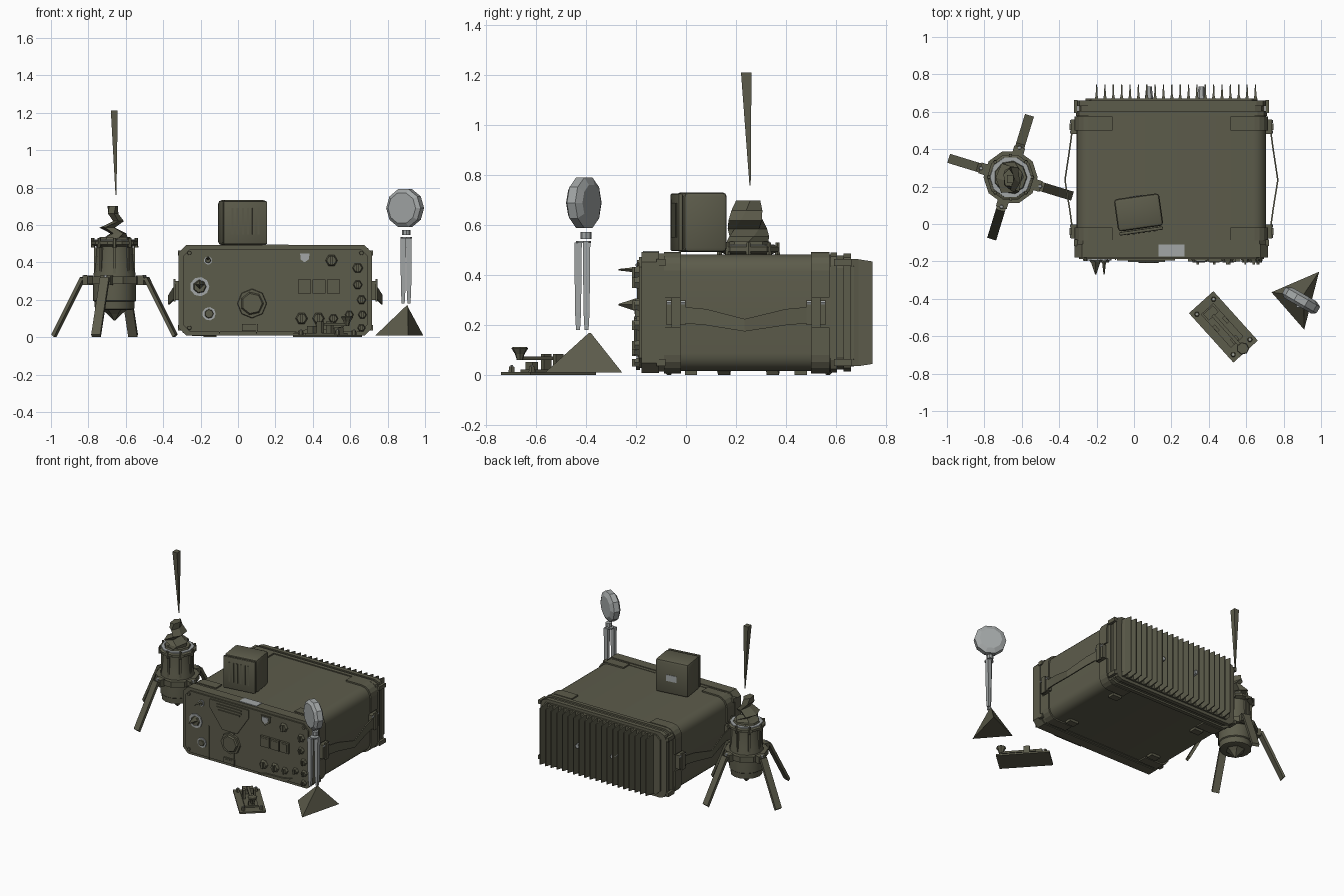
import bpy, bmesh, math
from math import sin, cos, pi, radians
from mathutils import Matrix, Vector


def material(name, col):
    m = bpy.data.materials.new(name)
    m.diffuse_color = (*col, 1)
    return m


OLIVE = material("olive_green", (0.108, 0.106, 0.07))
GREY = material("light_grey", (0.36, 0.38, 0.38))


def finish(name, bm, mat, smooth=False):
    bmesh.ops.recalc_face_normals(bm, faces=bm.faces[:])
    me = bpy.data.meshes.new(name)
    bm.to_mesh(me)
    bm.free()
    me.materials.append(mat)
    ob = bpy.data.objects.new(name, me)
    bpy.context.collection.objects.link(ob)
    if smooth:
        bpy.ops.object.select_all(action='DESELECT')
        ob.select_set(True)
        bpy.context.view_layer.objects.active = ob
        bpy.ops.object.shade_smooth_by_angle(angle=radians(35))
    return ob


def loft(name, rings, mat=OLIVE, smooth=False, cap=True):
    bm = bmesh.new()
    vs = [[bm.verts.new(p) for p in r] for r in rings]
    n = len(rings[0])
    for a, b in zip(vs, vs[1:]):
        for i in range(n):
            bm.faces.new((a[i], a[(i + 1) % n], b[(i + 1) % n], b[i]))
    if cap:
        bm.faces.new(vs[0])
        bm.faces.new(vs[-1])
    return finish(name, bm, mat, smooth)


def prism(name, pts, y0, y1, mat=OLIVE, smooth=False):
    """Outline in x,z pushed along y."""
    return loft(name, [[(x, y, z) for x, z in pts] for y in (y0, y1)], mat, smooth)


def box(name, c, s, mat=OLIVE, rot=0, bevel=0):
    bm = bmesh.new()
    bmesh.ops.create_cube(bm, size=1, matrix=Matrix.Translation(c) @ Matrix.Rotation(rot, 4, 'Z')
                          @ Matrix.Diagonal((*s, 1)))
    if bevel:
        bmesh.ops.bevel(bm, geom=bm.edges[:], offset=bevel, segments=2, affect='EDGES', profile=0.5)
    return finish(name, bm, mat, bool(bevel))


def ring(c, r, n, ry=None, ph=0.0):
    return [(c[0] + r * cos(ph + 2 * pi * i / n), c[1] + (ry or r) * sin(ph + 2 * pi * i / n), c[2])
            for i in range(n)]


def lathe(name, x, y, prof, n, mat=OLIVE, smooth=False):
    return loft(name, [ring((x, y, z), r, n) for z, r in prof], mat, smooth)


def dial(name, x, z, y0, y1, r0, r1, n=8, mat=OLIVE):
    return loft(name, [[(x + r * cos(2 * pi * i / n), y, z + r * sin(2 * pi * i / n)) for i in range(n)]
                       for y, r in ((y0, r0), (y1, r1))], mat)


def rounded(hw, hh, r, seg, cx=0.2, cz=0.25):
    pts = []
    for k, (sx, sz) in enumerate(((1, 1), (-1, 1), (-1, -1), (1, -1))):
        for i in range(seg + 1):
            a = (k + i / seg) * pi / 2
            pts.append((cx + sx * (hw - r) + r * cos(a), cz + sz * (hh - r) + r * sin(a)))
    return pts


# --- radio case
prism("case_body", rounded(0.507, 0.233, 0.07, 5), -0.09, 0.58, smooth=True)
prism("front_frame", rounded(0.517, 0.242, 0.04, 1), -0.178, -0.108)
prism("front_rim", rounded(0.512, 0.236, 0.04, 1), -0.11, -0.085)
prism("front_panel", rounded(0.495, 0.222, 0.04, 1), -0.188, -0.17)
prism("rear_lip", rounded(0.51, 0.24, 0.05, 2), 0.578, 0.605)
prism("rear_frame", rounded(0.497, 0.228, 0.05, 2), 0.6, 0.632)
prism("rear_cover", rounded(0.505, 0.236, 0.05, 2), 0.63, 0.66)
for sx in (-1, 1):
    for sz in (-1, 1):
        # wrap-round corner brackets
        out = [(0.315, 0.243)] + [(0.443 + 0.074 * sin(a), 0.169 + 0.074 * cos(a))
                                  for a in [i * pi / 8 for i in range(5)]] + [(0.517, 0.06)]
        inn = [(0.315, 0.22)] + [(0.43 + 0.06 * sin(a), 0.16 + 0.06 * cos(a))
                                 for a in [i * pi / 8 for i in range(5)]] + [(0.495, 0.06)]
        pts = [(0.2 + sx * u, 0.25 + sz * v) for u, v in out + inn[::-1]]
        prism("corner_bracket", pts, -0.088, -0.02)
        prism("corner_bracket", pts, 0.5, 0.575)
        # frame latches and bolts
        for y in (-0.1, 0.61, 0.645):
            box("latch", (0.2 + sx * 0.512, y, 0.25 + sz * 0.2), (0.02, 0.035, 0.028), OLIVE)
        dial("panel_bolt", 0.2 + sx * 0.46, 0.25 + sz * 0.2, -0.185, -0.197, 0.013, 0.011, 6)
        box("foot", (0.2 + sx * 0.35, 0.24 + sz * 0.22, 0.009), (0.07, 0.05, 0.018))
    # carrying strap with its end brackets
    for y in (-0.04, 0.52):
        box("strap_bracket", (0.2 + sx * 0.522, y, 0.25), (0.03, 0.075, 0.1))
        box("strap_pin", (0.2 + sx * 0.54, y, 0.25), (0.012, 0.035, 0.12))
        for dy in (-0.028, 0.028):
            dial("strap_bolt", 0.2 + sx * 0.535, 0.29, y + dy - 0.008, y + dy + 0.008, 0.008, 0.008, 6, GREY)
    path = [(0.525, -0.03, 0.21, 0.275), (0.54, 0.08, 0.2, 0.265), (0.565, 0.235, 0.175, 0.225),
            (0.54, 0.4, 0.2, 0.265), (0.525, 0.51, 0.21, 0.275)]
    loft("side_strap", [[(0.2 + sx * (u + d), y, z) for d, z in ((0, b), (0.008, b), (0.008, t), (0, t))]
                        for u, y, b, t in path])

# --- heat sink
prism("heat_sink_base", rounded(0.46, 0.215, 0.03, 1), 0.655, 0.672)
for i in range(20):
    x = -0.2 + i * 0.0447
    loft("cooling_fin", [[(x - w, y, z0), (x + w, y, z0), (x + w, y, z1), (x - w, y, z1)]
                         for y, w, z0, z1 in ((0.662, 0.011, 0.036, 0.464), (0.69, 0.005, 0.036, 0.464),
                                              (0.746, 0.003, 0.045, 0.455))])
for x in (0.08, 0.36):
    dial("rear_terminal", x, 0.25, 0.67, 0.735, 0.022, 0.015, 6, GREY)

# --- front panel fittings
prism("centre_plate", [(-0.09, 0.46), (0.22, 0.46), (0.22, 0.40), (0.13, 0.265), (0.01, 0.265), (-0.09, 0.40)],
      -0.185, -0.196)
for z, w in ((0.44, 0.2), (0.42, 0.2), (0.40, 0.17)):
    box("plate_slot", (0.067, -0.198, z), (w, 0.01, 0.008))
dial("tuning_ring", 0.075, 0.18, -0.185, -0.198, 0.08, 0.076, 8)
dial("tuning_knob", 0.075, 0.18, -0.196, -0.208, 0.064, 0.055, 7)
box("lower_badge", (0.065, -0.192, 0.052), (0.085, 0.014, 0.036))
box("lower_badge_face", (0.065, -0.199, 0.052), (0.055, 0.006, 0.018))
for x in (-0.1, 0.1):
    box("panel_seam", (x, -0.189, 0.14), (0.005, 0.005, 0.24))
for i in range(3):
    box("meter_frame", (0.355 + i * 0.078, -0.194, 0.27), (0.07, 0.02, 0.075))
    box("meter_face", (0.355 + i * 0.078, -0.204, 0.27), (0.048, 0.004, 0.052))
for x, z, r, spike in ((-0.205, 0.27, 0.052, 0.27), (-0.155, 0.125, 0.036, 0.205), (-0.16, 0.41, 0.022, 0.27)):
    dial("socket_ring", x, z, -0.185, -0.195, r, r, 9, GREY)
    dial("socket_knob", x, z, -0.194, -0.205, r * 0.7, r * 0.6, 7)
    dial("socket_tip", x, z + 0.012, -0.2, -spike, r * 0.5, 0.003, 4)
prism("shield_bezel", [(0.32, 0.455), (0.395, 0.455), (0.39, 0.41), (0.355, 0.385), (0.325, 0.41)], -0.185, -0.196)
prism("shield_lamp", [(0.332, 0.447), (0.383, 0.447), (0.378, 0.415), (0.355, 0.4), (0.335, 0.415)], -0.195, -0.2, GREY)
for x, z, r in ((0.5, 0.41, 0.034), (0.64, 0.37, 0.03), (0.64, 0.28, 0.026), (0.66, 0.2, 0.026), (0.34, 0.1, 0.034),
                (0.43, 0.1, 0.034), (0.51, 0.1, 0.026), (0.595, 0.12, 0.024), (0.665, 0.12, 0.024), (0.66, 0.05, 0.022)):
    dial("control_knob", x, z, -0.185, -0.206, r, r * 0.75, 6)
    box("knob_grip", (x, -0.208, z), (r * 0.4, 0.016, r * 1.4))
prism("cable_guard", [(0.29, 0.02), (0.52, 0.02), (0.57, 0.06), (0.5, 0.045), (0.36, 0.04)], -0.185, -0.2)
box("top_label", (0.2, -0.141, 0.493), (0.14, 0.064, 0.006), GREY)

# --- loudspeaker box on the case
ROT = radians(8)
SP = Matrix.Translation((0.026, 0.052, 0)) @ Matrix.Rotation(ROT, 4, 'Z')
box("speaker_box", SP @ Vector((0, 0.01, 0.612)), (0.244, 0.175, 0.24), OLIVE, ROT, 0.018)
box("speaker_front", SP @ Vector((0, -0.09, 0.612)), (0.236, 0.018, 0.23), OLIVE, ROT, 0.006)
for i in range(6):
    box("speaker_louvre", SP @ Vector((-0.07 + i * 0.028, -0.098, 0.62)), (0.011, 0.01, 0.14), OLIVE, ROT)
box("speaker_label", SP @ Vector((0.0, 0.098, 0.61)), (0.075, 0.005, 0.045), GREY, ROT)

# --- aerial on four legs
AX, AY = -0.66, 0.25
lathe("aerial_base", AX, AY, [(0.145, 0.085), (0.15, 0.105), (0.19, 0.108), (0.195, 0.115), (0.29, 0.115),
                              (0.34, 0.112), (0.37, 0.104), (0.485, 0.096)], 14, smooth=True)
loft("base_plug", [ring((AX, AY, z), r, 6) for z, r in ((0.09, 0.006), (0.125, 0.04), (0.15, 0.07))])
lathe("leg_collar", AX, AY, [(0.285, 0.13), (0.285, 0.145), (0.325, 0.145), (0.325, 0.12)], 10)
lathe("aerial_flange", AX, AY, [(0.485, 0.1), (0.495, 0.126), (0.512, 0.126), (0.518, 0.115)], 10)
lathe("insulator_ring", AX, AY, [(0.515, 0.112), (0.523, 0.11)], 10, GREY)
lathe("spring_seat", AX, AY, [(0.52, 0.09), (0.535, 0.085)], 9)
for i in range(8):
    a = i * pi / 4
    d = Vector((cos(a), sin(a), 0))
    box("base_rib", Vector((AX, AY, 0.41)) + d * 0.1, (0.02, 0.014, 0.14), OLIVE, a)
    lathe("flange_bolt", AX + 0.116 * d.x, AY + 0.116 * d.y, [(0.48, 0.011), (0.53, 0.009)], 6, OLIVE)
for k in range(4):
    a = radians(-17 + 90 * k)
    d, t = Vector((cos(a), sin(a), 0)), Vector((-sin(a), cos(a), 0))
    O = Vector((AX, AY, 0))
    box("leg_hinge", O + d * 0.15 + Vector((0, 0, 0.305)), (0.04, 0.06, 0.05), OLIVE, a)
    rings = []
    for r, z in ((0.14, 0.3), (0.178, 0.315), (0.338, 0.008)):
        rings.append([O + d * (r + e) + t * w + Vector((0, 0, z + f))
                      for w, e, f in ((-0.025, -0.006, -0.008), (0.025, -0.006, -0.008),
                                      (0.025, 0.008, 0.006), (-0.025, 0.008, 0.006))])
    loft("aerial_leg", rings)
    lathe("hinge_pin", O.x + d.x * 0.165, O.y + d.y * 0.165, [(0.32, 0.012), (0.333, 0.009)], 6, GREY)
# twisted spring and tapered whip
loft("aerial_spring", [ring((AX + dx, AY - 0.005, z), rx, 5, ry, ph) for z, dx, rx, ry, ph in (
    (0.53, 0.0, 0.07, 0.088, 0), (0.555, 0.02, 0.045, 0.088, 0.3), (0.585, -0.035, 0.045, 0.083, 0.6),
    (0.62, 0.022, 0.03, 0.075, 0.9), (0.66, -0.01, 0.03, 0.065, 1.2), (0.70, -0.01, 0.03, 0.052, 1.5))])
loft("aerial_whip", [[(-0.655, 0.254, 0.76), (-0.65, 0.254, 0.76), (-0.65, 0.259, 0.76), (-0.655, 0.259, 0.76)],
                     [(-0.68, 0.22, 1.212), (-0.643, 0.22, 1.212), (-0.643, 0.262, 1.212), (-0.68, 0.262, 1.212)]])

# --- microphone on a stand
loft("microphone_base", [[(0.735, -0.365, 0.01), (0.91, -0.565, 0.01), (0.99, -0.255, 0.01)],
                         [(0.9, -0.385, 0.168), (0.908, -0.39, 0.168), (0.905, -0.38, 0.168)]])
for dx, dy in ((-0.017, -0.022), (0.014, 0.012)):
    loft("microphone_post", [[(0.9 + dx + u * w, -0.41 + dy + v * w, z) for u, v in
                              ((-1, -1), (1, -1), (1, 1), (-1, 1))]
                             for z, w in ((0.18, 0.008), (0.25, 0.012), (0.53, 0.015))], GREY)
lathe("post_collar", 0.9, -0.41, [(0.528, 0.03), (0.536, 0.03)], 8, GREY)
lathe("microphone_neck", 0.9, -0.4, [(0.545, 0.022), (0.572, 0.022)], 8, GREY)
NORMAL = Vector((-0.5, -0.866, 0))
SIDE = Vector((0.866, -0.5, 0))
loft("microphone_head", [[Vector((0.893, -0.408, 0.69)) + NORMAL * s + SIDE * r * cos(2 * pi * i / 10)
                          + Vector((0, 0, r * sin(2 * pi * i / 10))) for i in range(10)]
                         for s, r in ((-0.036, 0.075), (-0.02, 0.106), (0.018, 0.106), (0.034, 0.085))], GREY)

# --- hand key on its board
KR = radians(-48)
KEY = Matrix.Translation((0.478, -0.55, 0)) @ Matrix.Rotation(KR, 4, 'Z')


def key_box(name, x, y, z, sx, sy, sz, mat=OLIVE):
    box(name, KEY @ Vector((x, y, z)), (sx, sy, sz), mat, KR)


key_box("key_board", 0, 0, 0.006, 0.355, 0.176, 0.012)
key_box("key_plate", -0.01, 0, 0.017, 0.24, 0.09, 0.012)
key_box("key_lever", 0.03, 0, 0.068, 0.23, 0.018, 0.014)
key_box("key_rear_block", -0.1, 0, 0.04, 0.045, 0.07, 0.04)
key_box("key_contact", 0.09, 0, 0.035, 0.03, 0.04, 0.035)
for y in (-0.035, 0.035):
    key_box("key_pivot", -0.02, y, 0.05, 0.04, 0.018, 0.07)
for x in (-0.145, 0.145):
    for y in (-0.06, 0.06):
        p = KEY @ Vector((x, y, 0))
        lathe("key_terminal", p.x, p.y, [(0.01, 0.014), (0.035, 0.012)], 6, OLIVE)
        lathe("key_screw", p.x, p.y, [(0.034, 0.006), (0.04, 0.006)], 6, GREY)
p = KEY @ Vector((0.155, 0, 0))
lathe("key_knob", p.x, p.y, [(0.06, 0.012), (0.085, 0.02), (0.107, 0.034), (0.112, 0.03)], 7)
